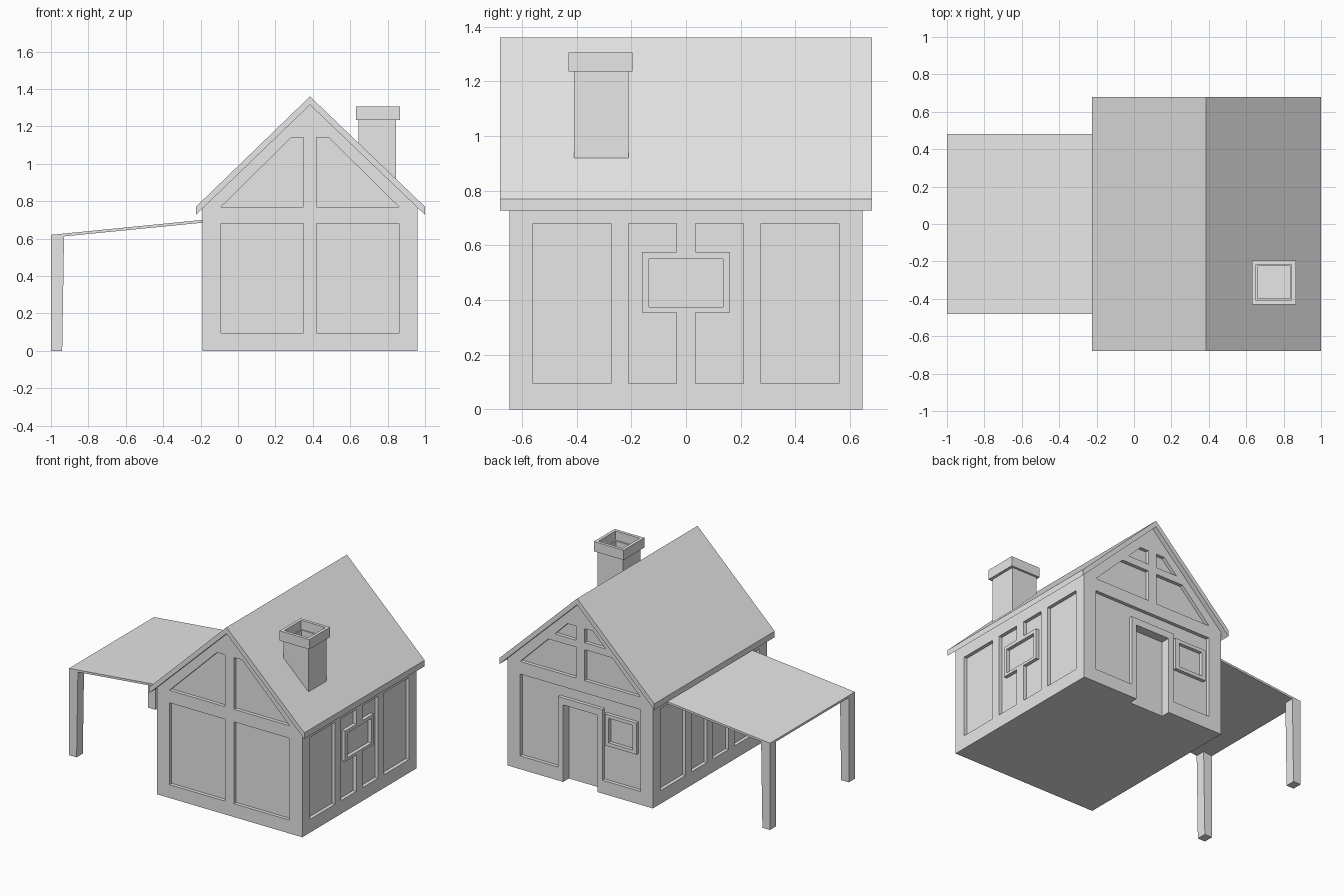
import bpy
import bmesh

cube = bpy.data.objects.get("Cube")
if cube:
    bpy.data.objects.remove(cube, do_unlink=True)

plaster = bpy.data.materials.new("light_grey")
plaster.use_nodes = True
grey = (0.8, 0.8, 0.8, 1)
plaster.diffuse_color = grey
plaster.node_tree.nodes["Principled BSDF"].inputs["Base Color"].default_value = grey


def add_prism(bm, points, axis, start, end):
    """Extrude a flat outline along x (outline in y,z) or y (outline in x,z)."""
    def place(p, d):
        return (d, p[0], p[1]) if axis == "x" else (p[0], d, p[1])
    near = [bm.verts.new(place(p, start)) for p in points]
    far = [bm.verts.new(place(p, end)) for p in points]
    bm.faces.new(near)
    bm.faces.new(far[::-1])
    for i in range(len(points)):
        j = (i + 1) % len(points)
        bm.faces.new((near[j], near[i], far[i], far[j]))


def make(name, prisms):
    bm = bmesh.new()
    for prism in prisms:
        add_prism(bm, *prism)
    bmesh.ops.recalc_face_normals(bm, faces=bm.faces)
    mesh = bpy.data.meshes.new(name)
    bm.to_mesh(mesh)
    bm.free()
    mesh.materials.append(plaster)
    obj = bpy.data.objects.new(name, mesh)
    bpy.context.collection.objects.link(obj)
    return obj


def cut(obj, prisms):
    """Carve each prism out of the object in turn."""
    for prism in prisms:
        cutter = make("cutter", [prism])
        cutter.hide_render = True
        mod = obj.modifiers.new("cut", "BOOLEAN")
        mod.operation, mod.solver, mod.object = "DIFFERENCE", "EXACT", cutter
        bpy.context.view_layer.objects.active = obj
        bpy.ops.object.modifier_apply(modifier=mod.name)
        bpy.data.objects.remove(cutter, do_unlink=True)


def rect(a, b, low, high):
    return [(a, low), (b, low), (b, high), (a, high)]


def flip(points, centre):
    return [(2 * centre - a, z) for a, z in points]


# Main dimensions
LEFT, RIGHT, MID = -0.19, 0.96, 0.385
WALL_Y, ROOF_Y = 0.645, 0.68
LOW, HIGH = 0.095, 0.68
DEPTH, OUT = 0.025, 0.1

# House body with gables
walls = make("house_walls", [([(LEFT, 0), (RIGHT, 0), (RIGHT, 0.775), (MID, 1.325),
                              (LEFT, 0.775)], "y", -WALL_Y, WALL_Y)])

front = ("y", -WALL_Y - OUT, -WALL_Y + DEPTH)
back = ("y", WALL_Y - DEPTH, WALL_Y + OUT)
right = ("x", RIGHT - DEPTH, RIGHT + OUT)
left = ("x", LEFT - OUT, LEFT + DEPTH)
recesses = []

# Front panels, and gable panels on both ends
gable = [(-0.09, 0.77), (0.35, 0.77), (0.35, 1.14), (0.285, 1.14)]
gable_low = [(-0.09, 0.77), (0.35, 0.77), (0.35, 0.99), (0.133, 0.99)]
gable_high = [(0.184, 1.04), (0.35, 1.04), (0.35, 1.14), (0.285, 1.14)]
for outline, side in ((rect(-0.09, 0.35, LOW, HIGH), front), (gable, front),
                      (gable_low, back), (gable_high, back)):
    recesses += [(outline, *side), (flip(outline, MID), *side)]

# Side panels: wide outer pair, narrow inner pair around a post
outer = rect(0.275, 0.56, LOW, HIGH)
inner = rect(0.035, 0.21, LOW, HIGH)
around_window = [(0.035, LOW), (0.21, LOW), (0.21, HIGH), (0.035, HIGH),
                 (0.035, 0.575), (0.16, 0.575), (0.16, 0.355), (0.035, 0.355)]
for outline, side in ((outer, right), (around_window, right), (outer, left), (inner, left)):
    recesses += [(outline, *side), (flip(outline, 0), *side)]
recesses.append((rect(-0.135, 0.135, 0.375, 0.55), *right))

# Back panel running around the door frame, and the doorway
recesses.append(([(-0.09, LOW), (0.21, LOW), (0.21, 0.6), (0.56, 0.6), (0.56, LOW),
                  (0.86, LOW), (0.86, HIGH), (-0.09, HIGH)], *back))
recesses.append((rect(0.25, 0.52, -OUT, 0.55), "y", WALL_Y - 0.065, WALL_Y + OUT))
cut(walls, recesses)

# Back window frame standing in the panel
window = make("back_window_frame", [(rect(-0.06, 0.19, 0.35, 0.575), "y",
                                     WALL_Y - DEPTH - 0.005, WALL_Y)])
cut(window, [(rect(-0.03, 0.16, 0.375, 0.55), "y", WALL_Y - OUT, WALL_Y + OUT)])

# Gabled roof
make("roof", [([(-0.225, 0.77), (MID, 1.36), (1.0, 0.77), (1.0, 0.727),
                (MID, 1.315), (-0.225, 0.727)], "y", -ROOF_Y, ROOF_Y)])

# Chimney with a hollow cap
chimney = make("chimney", [(rect(0.645, 0.845, 0.85, 1.24), "y", -0.41, -0.21)])
cap = make("chimney_cap", [(rect(0.63, 0.865, 1.235, 1.305), "y", -0.43, -0.195)])
cut(cap, [(rect(0.652, 0.843, 1.2, 1.4), "y", -0.408, -0.217)])
cut(chimney, [(rect(0.66, 0.833, 1.12, 1.4), "y", -0.397, -0.225)])

# Side canopy and its two posts
make("canopy", [([(-1, 0.605), (LEFT, 0.685), (LEFT, 0.7), (-1, 0.62)], "y", -0.48, 0.48)])
post = [(-1, 0), (-0.94, 0), (-0.93, 0.615), (-1, 0.61)]
for name, y in (("front_post", -0.48), ("back_post", 0.41)):
    make(name, [(post, "y", y, y + 0.07)])
